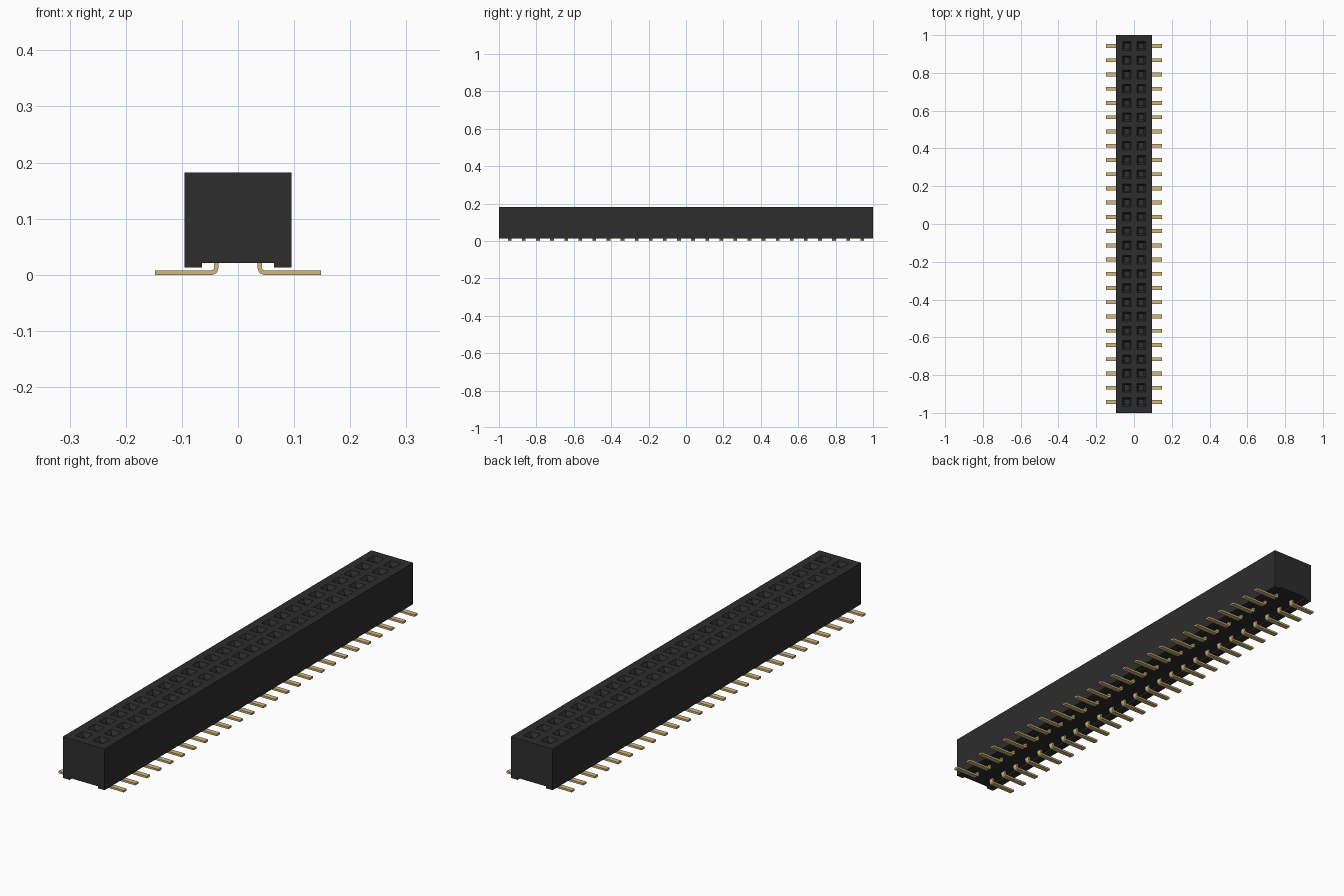
import bpy, bmesh, math
from mathutils import Matrix

if "Cube" in bpy.data.objects:
    bpy.data.objects.remove(bpy.data.objects["Cube"])

ROWS, PITCH, COL = 26, 0.0754, 0.038
HALF_W, TOP = 0.095, 0.182
HOLE, BORE, CHAMFER_Z, FLOOR = 0.023, 0.0135, 0.168, 0.06
ROW_Y = [(i - (ROWS - 1) / 2) * PITCH for i in range(ROWS)]


def material(name, color, rough, metal=0.0):
    m = bpy.data.materials.new(name)
    m.use_nodes = True
    m.diffuse_color = (*color, 1)
    bsdf = m.node_tree.nodes["Principled BSDF"]
    bsdf.inputs["Base Color"].default_value = (*color, 1)
    bsdf.inputs["Roughness"].default_value = rough
    bsdf.inputs["Metallic"].default_value = metal
    return m


black = material("black plastic", (0.026, 0.026, 0.026), 0.6)
gold = material("gold contact", (0.66, 0.48, 0.20), 0.4)


def finish(bm, name, mat):
    bmesh.ops.remove_doubles(bm, verts=bm.verts, dist=1e-5)
    bmesh.ops.recalc_face_normals(bm, faces=bm.faces)
    mesh = bpy.data.meshes.new(name)
    bm.to_mesh(mesh)
    bm.free()
    mesh.materials.append(mat)
    return mesh


def add_object(name, mesh):
    ob = bpy.data.objects.new(name, mesh)
    bpy.context.collection.objects.link(ob)
    return ob


def rect(bm, x0, x1, y0, y1, z):
    return [bm.verts.new(p) for p in
            ((x0, y0, z), (x1, y0, z), (x1, y1, z), (x0, y1, z))]


def bridge(bm, a, b):
    for i in range(len(a)):
        j = (i + 1) % len(a)
        bm.faces.new((a[i], a[j], b[j], b[i]))


# Housing: stepped underside profile swept along y, top made of socket cells
bm = bmesh.new()
profile = [(-HALF_W, TOP), (-HALF_W, 0.013), (-0.064, 0.013), (-0.064, 0.021),
           (0.064, 0.021), (0.064, 0.013), (HALF_W, 0.013), (HALF_W, TOP)]
breaks = [-1.0] + [y + PITCH / 2 for y in ROW_Y[:-1]] + [1.0]
sections = [[bm.verts.new((x, y, z)) for x, z in profile] for y in breaks]
for a, b in zip(sections, sections[1:]):
    for i in range(len(profile) - 1):
        bm.faces.new((a[i], a[i + 1], b[i + 1], b[i]))
for s in (sections[0], sections[-1]):
    middle = bm.verts.new((0, s[0].co.y, TOP))
    bm.faces.new(s + [middle])
for row, y in enumerate(ROW_Y):
    for x, x0, x1 in ((-COL, -HALF_W, 0), (COL, 0, HALF_W)):
        # Flat rim, chamfered lead-in, bore and bore floor
        rings = [rect(bm, x0, x1, breaks[row], breaks[row + 1], TOP)]
        for r, z in ((HOLE, TOP), (BORE, CHAMFER_Z), (BORE, FLOOR)):
            rings.append(rect(bm, x - r, x + r, y - r, y + r, z))
        for a, b in zip(rings, rings[1:]):
            bridge(bm, a, b)
        bm.faces.new(rings[-1])
add_object("housing", finish(bm, "housing", black))


# Contact: bent tail below the housing, two spring blades inside the bore
def arc(cx, cz, r, n=5):
    return [(cx + r * math.cos(math.pi + t * math.pi / 2 / n),
             cz + r * math.sin(math.pi + t * math.pi / 2 / n))
            for t in range(n + 1)]


IN, OUT, THICK, TIP, HALF_Y = 0.035, 0.043, 0.008, 0.148, 0.010
outline = ([(IN, FLOOR - 0.002)] + arc(IN + 0.012, 0.012, 0.012)
           + [(TIP, 0), (TIP, THICK)]
           + arc(OUT + 0.004, THICK + 0.004, 0.004)[::-1]
           + [(OUT, FLOOR - 0.002)])
bm = bmesh.new()
ends = [[bm.verts.new((x, y, z)) for x, z in outline] for y in (-HALF_Y, HALF_Y)]
bridge(bm, *ends)
for e in ends:
    bm.faces.new(e)
BLADE_TOP = 0.160
for side in (-1, 1):
    height = BLADE_TOP - FLOOR + 0.002
    place = Matrix.Translation((COL, side * 0.0065, (BLADE_TOP + FLOOR - 0.002) / 2))
    bmesh.ops.create_cube(bm, size=1,
                          matrix=place @ Matrix.Diagonal((0.010, 0.004, height, 1)))
contact = finish(bm, "contact", gold)

for i, y in enumerate(ROW_Y):
    for name, turn in (("left", 0), ("right", math.pi)):
        ob = add_object(f"{name}_contact_{i + 1}", contact)
        ob.location.y = y
        ob.rotation_euler.z = turn
